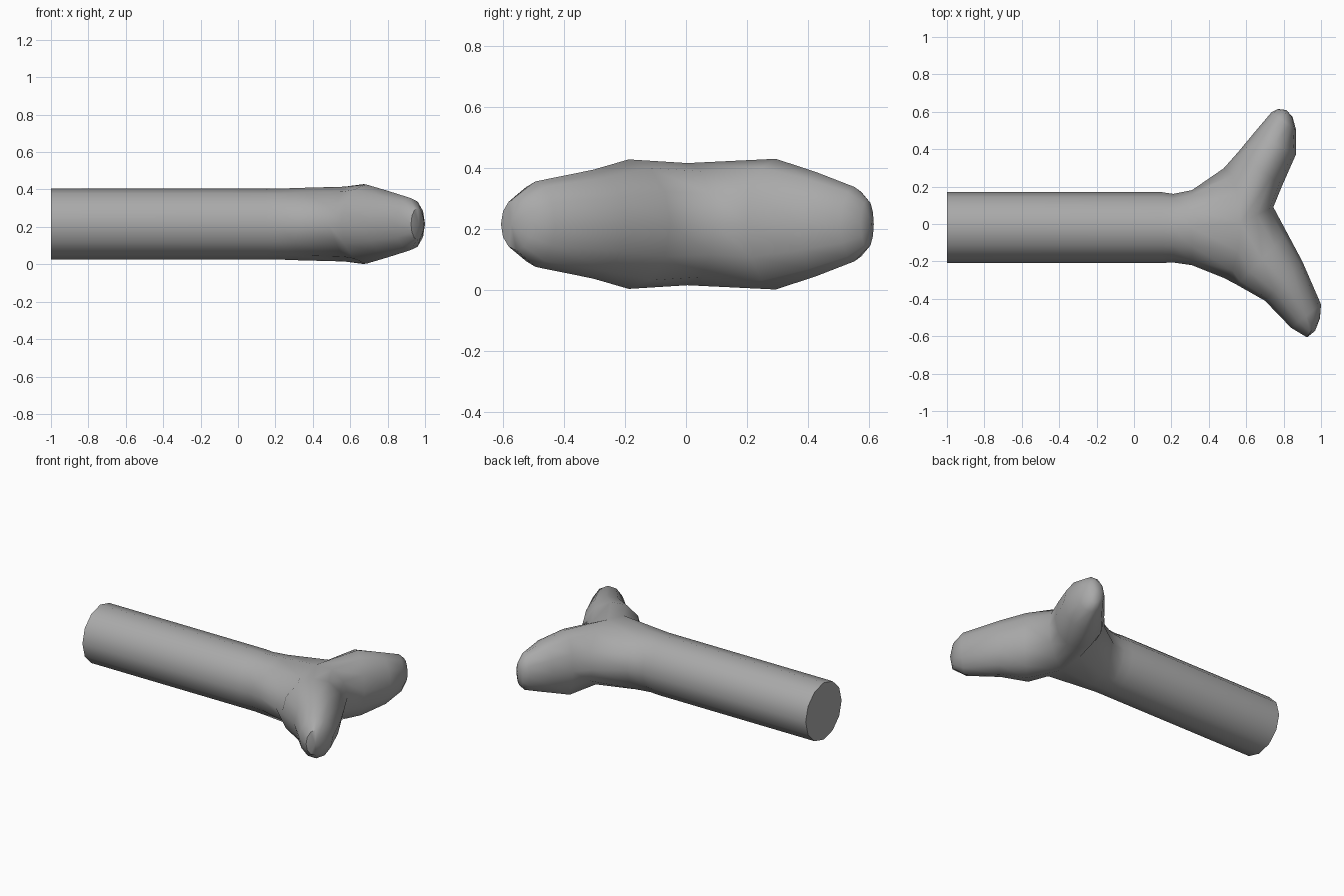
import bpy, bmesh, math
from mathutils import Vector

if "Cube" in bpy.data.objects:
    bpy.data.objects.remove(bpy.data.objects["Cube"], do_unlink=True)

SIDES = 12
MID_Z = 0.215
bm = bmesh.new()


def ring(back, front, h, bulge=0.0):
    """Upright oval between a back and a front point, given half its height."""
    a, b = Vector((*back, MID_Z)), Vector((*front, MID_Z))
    mid, half = (a + b) / 2, (a - b) / 2
    verts = []
    for k in range(SIDES):
        t = math.tau * k / SIDES
        shift = Vector((bulge * abs(math.sin(t)), 0, h * math.sin(t)))
        verts.append(bm.verts.new(mid + half * math.cos(t) + shift))
    return verts


def loft(rings):
    for r, s in zip(rings, rings[1:]):
        for k in range(SIDES):
            n = (k + 1) % SIDES
            bm.faces.new((r[k], r[n], s[n], s[k]))


def tip(last, point):
    centre = bm.verts.new((*point, MID_Z))
    for k in range(SIDES):
        bm.faces.new((last[k], last[(k + 1) % SIDES], centre))


# Shaft, flaring toward the fork
shaft = [
    ring((-1, 0.17), (-1, -0.208), 0.189),
    ring((0.15, 0.17), (0.15, -0.208), 0.189),
    ring((0.21, 0.161), (0.21, -0.206), 0.189),
    ring((0.31, 0.181), (0.31, -0.22), 0.193),
    ring((0.48, 0.298), (0.48, -0.288), 0.2, 0.09),
]
loft(shaft)
bm.faces.new(shaft[0])
split = shaft[-1]

# Crotch arc from the top of the split ring to its bottom
crotch = []
for j in range(1, 6):
    t = math.pi * j / 6
    crotch.append(bm.verts.new((0.57 + 0.175 * math.sin(t), 0.01 + 0.08 * math.sin(t),
                                MID_Z + 0.2 * math.cos(t))))

# Back prong
back_start = split[0:4] + crotch + split[9:]
back = [
    back_start,
    ring((0.56, 0.388), (0.79, 0.2), 0.214),
    ring((0.64, 0.485), (0.865, 0.37), 0.17),
    ring((0.735, 0.597), (0.866, 0.505), 0.122),
    ring((0.77, 0.615), (0.848, 0.572), 0.08),
]
loft(back)
tip(back[-1], (0.815, 0.609))

# Front prong
up = crotch[::-1]
front_start = [crotch[2], crotch[1], crotch[0]] + split[3:10] + [up[0], up[1]]
front = [
    front_start,
    ring((0.82, -0.05), (0.55, -0.325), 0.212),
    ring((0.9, -0.2), (0.7, -0.41), 0.178),
    ring((1.0, -0.43), (0.84, -0.555), 0.14),
    ring((0.994, -0.505), (0.925, -0.606), 0.085),
]
loft(front)
tip(front[-1], (0.968, -0.572))

bmesh.ops.recalc_face_normals(bm, faces=bm.faces)
mesh = bpy.data.meshes.new("forked_rod")
bm.to_mesh(mesh)
bm.free()
rod = bpy.data.objects.new("forked_rod", mesh)
bpy.context.collection.objects.link(rod)

# Plain grey
grey = bpy.data.materials.new("grey")
grey.use_nodes = True
colour = (0.4, 0.4, 0.4, 1)
grey.diffuse_color = colour
grey.node_tree.nodes["Principled BSDF"].inputs["Base Color"].default_value = colour
mesh.materials.append(grey)

# Smooth sides, sharp end
bpy.context.view_layer.objects.active = rod
rod.select_set(True)
bpy.ops.object.shade_smooth_by_angle(angle=math.radians(50))
